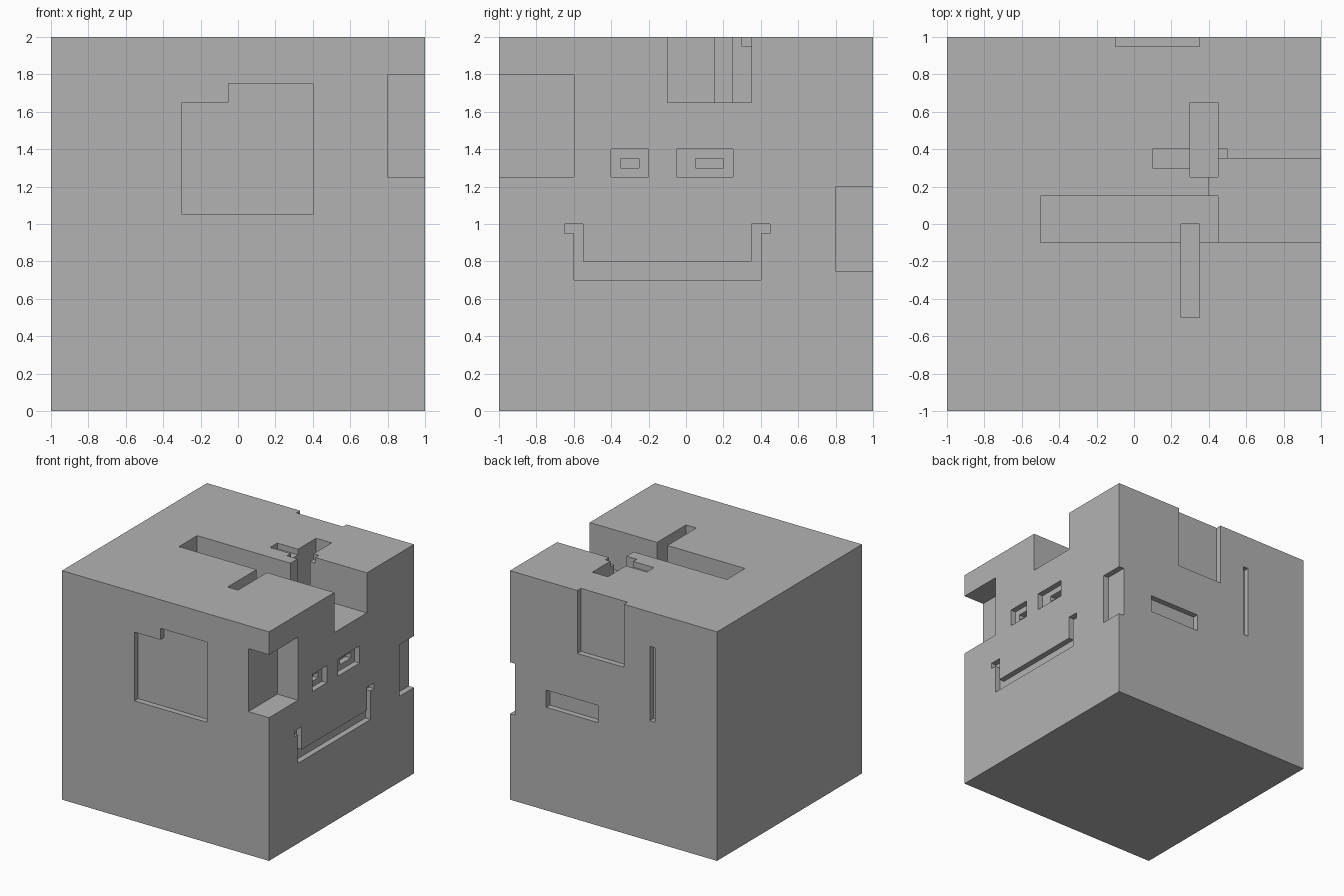
import bpy

if "Cube" in bpy.data.objects:
    bpy.data.objects.remove(bpy.data.objects["Cube"], do_unlink=True)

OUT = 1.1          # cutters run past the block's faces
TOP = 2.1
DEEP = 0.95        # floor of the shallow carvings

grey = bpy.data.materials.new("stone_grey")
grey.use_nodes = True
colour = (0.45, 0.45, 0.45, 1)
grey.diffuse_color = colour
grey.node_tree.nodes["Principled BSDF"].inputs["Base Color"].default_value = colour


def box(name, x, y, z):
    """Box from its extents along each axis."""
    centre = [sum(r) / 2 for r in (x, y, z)]
    bpy.ops.mesh.primitive_cube_add(size=1, location=centre)
    ob = bpy.context.object
    ob.name = name
    ob.scale = [r[1] - r[0] for r in (x, y, z)]
    bpy.ops.object.transform_apply(location=True, rotation=False, scale=True)
    return ob


block = box("carved_block", (-1, 1), (-1, 1), (0, 2))
block.data.materials.append(grey)


def carve(name, x, y, z):
    cutter = box(name + "_cutter", x, y, z)
    cutter.data.materials.append(grey)
    cutter.hide_render = True
    bpy.context.view_layer.objects.active = block
    mod = block.modifiers.new(name, 'BOOLEAN')
    mod.operation = 'DIFFERENCE'
    mod.solver = 'EXACT'
    mod.object = cutter
    bpy.ops.object.modifier_apply(modifier=name)
    mesh = cutter.data
    bpy.data.objects.remove(cutter, do_unlink=True)
    bpy.data.meshes.remove(mesh)


def carve_right(name, y, z, floor=DEEP):
    carve(name, (floor, OUT), y, z)


def carve_back(name, x, z):
    carve(name, x, (DEEP, OUT), z)


def carve_top(name, x, y, floor):
    carve(name, x, y, (floor, TOP))


# Front panel with a stepped upper corner
carve("front_panel", (-0.3, 0.4), (-OUT, -DEEP), (1.05, 1.65))
carve("front_panel_step", (-0.05, 0.4), (-OUT, -DEEP), (1.6, 1.75))

# Notches on the vertical edges
carve("front_corner_notch", (0.8, OUT), (-OUT, -0.6), (1.25, 1.8))
carve("back_corner_notch", (DEEP, OUT), (0.8, OUT), (0.75, 1.2))

# Eyes with deeper pupils
for side, eye, pupil in (("front", (-0.4, -0.2), (-0.35, -0.25)),
                         ("back", (-0.05, 0.25), (0.05, 0.2))):
    carve_right(side + "_eye", eye, (1.25, 1.4))
    carve_right(side + "_pupil", pupil, (1.3, 1.35), 0.9)

# Smiling mouth with turned-out corners
carve_right("mouth", (-0.6, 0.4), (0.7, 0.8))
for side, leg, tip in (("front", (-0.6, -0.55), (-0.65, -0.55)),
                       ("back", (0.35, 0.4), (0.35, 0.45))):
    carve_right(side + "_mouth_side", leg, (0.75, 1.0))
    carve_right(side + "_mouth_tip", tip, (0.95, 1.0))

# Crossing channels in the top
carve_top("side_channel", (0.4, OUT), (-0.1, 0.35), 1.65)
carve_top("long_slot", (-0.5, 0.45), (-0.1, 0.15), 1.6)
carve_top("cross_slot", (0.3, 0.45), (0.25, 0.65), 1.6)
carve_top("front_slot", (0.25, 0.35), (-0.5, 0.0), 1.55)
carve_top("shallow_slot", (0.1, 0.5), (0.3, 0.4), 1.95)

# Back recesses
carve_back("back_top_recess", (-0.1, 0.35), (1.45, TOP))
carve_back("back_wide_slot", (0.15, 0.65), (0.9, 1.05))
carve_back("back_tall_slot", (-0.4, -0.35), (1.05, 1.7))
